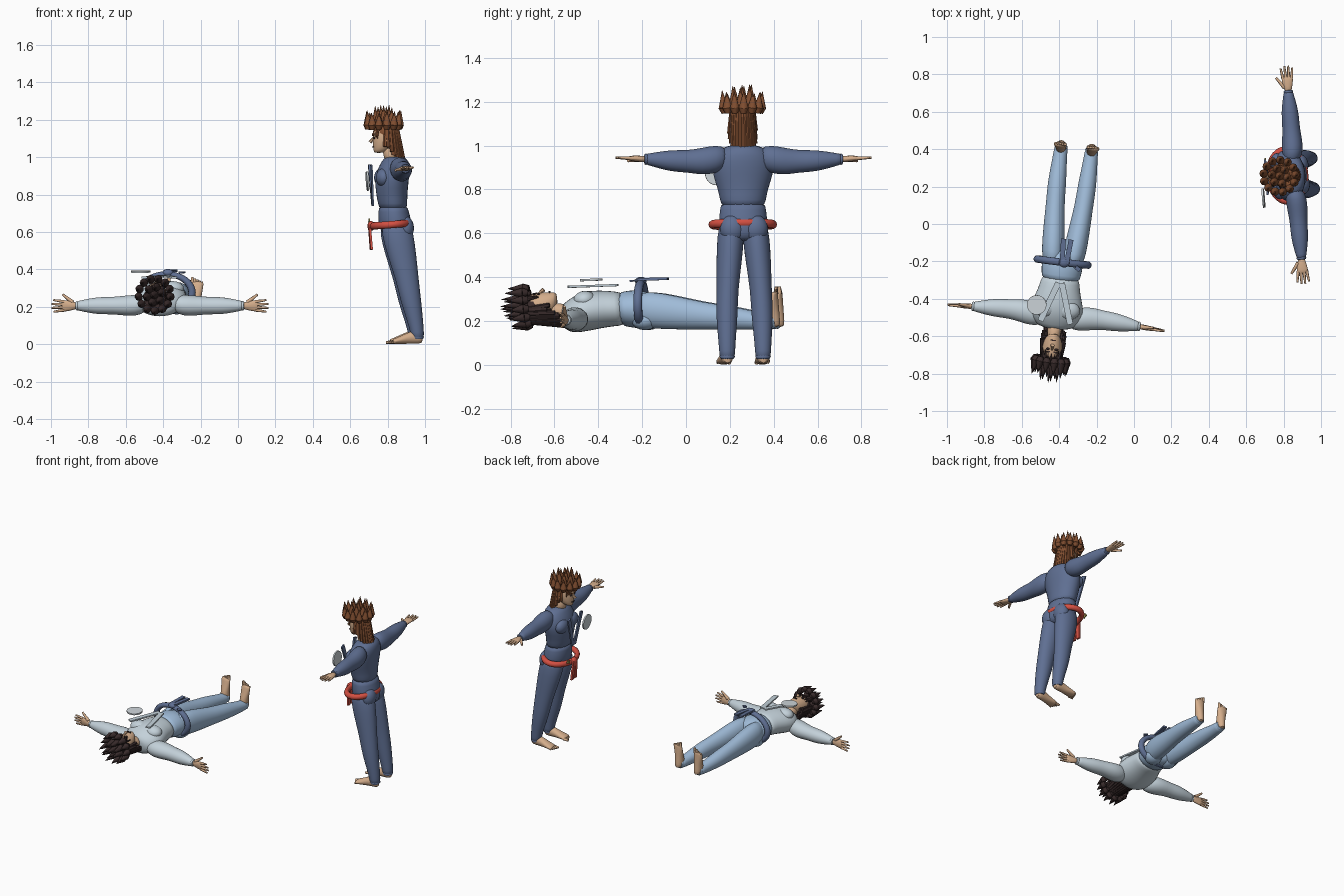
import bpy, bmesh, random
from math import sin, cos, pi, radians
from mathutils import Matrix, Vector

cube = bpy.data.objects.get("Cube")
if cube:
    bpy.data.objects.remove(cube)
random.seed(4)


def material(name, r, g, b):
    m = bpy.data.materials.new(name)
    m.use_nodes = True
    m.diffuse_color = (r, g, b, 1)
    bsdf = next(n for n in m.node_tree.nodes if n.type == 'BSDF_PRINCIPLED')
    bsdf.inputs["Base Color"].default_value = (r, g, b, 1)
    bsdf.inputs["Roughness"].default_value = 0.8
    return m


SLATE = material("slate blue cloth", .115, .16, .29)
PALE = material("pale grey cloth", .55, .64, .70)
SKY = material("light blue cloth", .35, .50, .69)
SKIN = material("skin", .66, .42, .26)
BROWN = material("brown hair", .22, .077, .03)
DARK = material("dark hair", .04, .024, .024)
RED = material("red belt", .66, .08, .055)
GREY = material("light grey disc", .62, .67, .70)
GOLD = material("olive gold", .33, .28, .08)

AXES = {'z': ((1, 0, 0), (0, 1, 0)), 'x': ((0, 1, 0), (0, 0, 1)), 'y': ((1, 0, 0), (0, 0, 1))}


class Figure:
    """Builds one person facing -y with feet at the origin, placed by a matrix."""

    def __init__(self, prefix, place, top, legs, hair, belt, badge):
        self.prefix, self.place = prefix, place
        self.top, self.legs, self.hair, self.belt, self.badge = top, legs, hair, belt, badge

    def finish(self, name, bm, mat, subdivide=0, sharp=50):
        bmesh.ops.recalc_face_normals(bm, faces=bm.faces)
        me = bpy.data.meshes.new(name)
        bm.to_mesh(me)
        bm.free()
        me.materials.append(mat)
        for p in me.polygons:
            p.use_smooth = True
        me.set_sharp_from_angle(angle=radians(sharp))
        ob = bpy.data.objects.new(self.prefix + "_" + name, me)
        bpy.context.scene.collection.objects.link(ob)
        ob.matrix_world = self.place
        if subdivide:
            ob.modifiers.new("smooth", 'SUBSURF').levels = subdivide
            ob.modifiers["smooth"].render_levels = subdivide
        return ob

    def loft(self, name, rings, axis, mat, n=16):
        """Elliptical rings (x, y, z, radius u, radius v) skinned along an axis."""
        bm = bmesh.new()
        u, v = (Vector(a) for a in AXES[axis])
        loops = []
        for x, y, z, ru, rv in rings:
            c = Vector((x, y, z))
            loops.append([bm.verts.new(c + u * ru * cos(2 * pi * i / n) + v * rv * sin(2 * pi * i / n))
                          for i in range(n)])
        for a, b in zip(loops, loops[1:]):
            for i in range(n):
                bm.faces.new((a[i], a[(i + 1) % n], b[(i + 1) % n], b[i]))
        bm.faces.new(loops[0])
        bm.faces.new(loops[-1])
        return self.finish(name, bm, mat, 1, 75)

    def ball(self, name, centre, radii, mat):
        bm = bmesh.new()
        bmesh.ops.create_uvsphere(bm, u_segments=20, v_segments=12, radius=1,
                                  matrix=Matrix.Translation(centre) @ Matrix.Diagonal((*radii, 1)))
        return self.finish(name, bm, mat)

    def cones(self, name, items, mat, n=7):
        """Tapered locks joined in one object: start, end, start radius, end radius."""
        bm = bmesh.new()
        for a, b, r1, r2 in items:
            a, b = Vector(a), Vector(b)
            turn = (b - a).to_track_quat('Z', 'Y').to_matrix().to_4x4()
            bmesh.ops.create_cone(bm, cap_ends=True, segments=n, radius1=r1, radius2=r2,
                                  depth=(b - a).length, matrix=Matrix.Translation((a + b) / 2) @ turn)
        return self.finish(name, bm, mat)

    def plate(self, name, centre, size, mat, tilt=0, lean=0):
        bm = bmesh.new()
        m = Matrix.Translation(centre) @ Matrix.Rotation(lean, 4, 'X') @ Matrix.Rotation(tilt, 4, 'Y')
        bmesh.ops.create_cube(bm, size=1, matrix=m @ Matrix.Diagonal((*size, 1)))
        return self.finish(name, bm, mat)

    def body(self):
        self.loft("jacket", [(0, 0, .715, .098, .074), (0, -.003, .75, .107, .080), (0, -.008, .80, .116, .085),
                             (0, -.008, .87, .142, .092), (0, 0, .93, .146, .090), (0, .012, .98, .115, .073),
                             (0, .008, 1.005, .066, .052)], 'z', self.top)
        self.loft("hips", [(0, .025, .56, .07, .06), (0, .018, .60, .108, .086), (0, .008, .66, .115, .092),
                           (0, .002, .71, .106, .082), (0, 0, .745, .106, .080)], 'z', self.legs)
        self.loft("neck", [(0, .0, .97, .045, .045), (0, -.015, 1.01, .036, .038),
                           (0, -.025, 1.07, .036, .04)], 'z', SKIN)
        for s, side in ((1, "left"), (-1, "right")):
            self.ball(side + "_chest", (s * .062, -.058, .89), (.062, .04, .05), self.top)
            self.ball(side + "_buttock", (s * .052, .06, .62), (.058, .047, .065), self.legs)
            self.loft(side + "_leg", [
                (s * .082, .125, .025, .035, .034), (s * .082, .122, .06, .037, .037),
                (s * .082, .112, .12, .041, .043), (s * .081, .088, .23, .051, .057),
                (s * .077, .070, .34, .050, .062), (s * .066, .040, .48, .060, .080),
                (s * .058, .018, .59, .063, .088), (s * .05, .01, .67, .055, .075)], 'z', self.legs)
            self.loft(side + "_ankle_cuff", [(s * .082, .125, .02, .037, .036),
                                             (s * .082, .122, .055, .040, .040)], 'z', self.legs)
            self.loft(side + "_sleeve", [
                (s * .07, .02, .945, .045, .05), (s * .13, .028, .937, .058, .066),
                (s * .19, .03, .928, .055, .063), (s * .25, .03, .928, .047, .052),
                (s * .31, .03, .930, .048, .051), (s * .37, .03, .933, .042, .043),
                (s * .43, .03, .937, .028, .028), (s * .45, .03, .938, .025, .025)], 'x', self.top)
            self.loft(side + "_wrist_cuff", [(s * .435, .03, .938, .029, .029),
                                             (s * .458, .03, .938, .028, .028)], 'x', self.top)
            self.hand_and_foot(s, side)

    def hand_and_foot(self, s, side):
        self.loft(side + "_palm", [(s * .445, .03, .938, .018, .016), (s * .475, .03, .94, .024, .014),
                                   (s * .51, .03, .942, .032, .013), (s * .53, .03, .942, .029, .009)], 'x', SKIN)
        fingers = [((s * .515, .03 + k * .015, .942), (s * (.59 - abs(k) * .011), .03 + k * .021, .945), .009, .005)
                   for k in (-1.5, -.5, .5, 1.5)]
        fingers.append(((s * .47, .012, .938), (s * .525, -.03, .93), .012, .006))
        self.cones(side + "_fingers", fingers, SKIN, 8)
        self.loft(side + "_foot", [(s * .082, .152, .024, .018, .018), (s * .082, .125, .038, .030, .036),
                                   (s * .083, .085, .036, .028, .034), (s * .086, .04, .024, .033, .023),
                                   (s * .088, .0, .016, .037, .015), (s * .089, -.012, .013, .033, .012)], 'y', SKIN)
        toes = [((s * (.064 + k * .0125), .0, .012), (s * (.062 + k * .0135), -.034 + k * .006, .009),
                 .011 - k * .001, .007 - k * .0006) for k in range(5)]
        self.cones(side + "_toes", toes, SKIN, 8)

    def head(self):
        self.loft("head", [(0, -.078, 1.022, .018, .024), (0, -.066, 1.035, .036, .040), (0, -.052, 1.065, .050, .058),
                           (0, -.046, 1.10, .056, .066), (0, -.044, 1.14, .054, .065),
                           (0, -.044, 1.17, .036, .045)], 'z', SKIN)
        self.cones("nose", [((0, -.105, 1.105), (0, -.123, 1.079), .006, .011)], SKIN)
        self.plate("mouth", (0, -.109, 1.054), (.028, .008, .005), DARK)
        for s, side in ((1, "left"), (-1, "right")):
            self.ball(side + "_eye", (s * .022, -.104, 1.103), (.012, .006, .006), DARK)
            self.plate(side + "_brow", (s * .023, -.107, 1.119), (.03, .009, .007), self.hair, s * -.25)
            self.ball(side + "_ear", (s * .056, -.04, 1.09), (.007, .014, .019), SKIN)
        # Cap, hanging locks and fringe
        self.ball("hair_cap", (0, -.032, 1.13), (.059, .066, .055), self.hair)
        locks = []
        for row, count in ((0, 17), (1, 12)):
            for i in range(count):
                t = pi * (-.08 + 1.16 * i / (count - 1))
                low = 1.06 - .075 * max(0, sin(t)) ** .6 + random.uniform(-.008, .008)
                r = 1 - .2 * row
                locks.append(((.046 * r * cos(t), -.03 + .045 * r * sin(t), 1.175),
                              (.06 * r * cos(t), -.028 + .082 * r * sin(t), low), .012, .011))
        self.cones("hanging_hair", locks, self.hair, 6)
        fringe = [((k * .012, -.085, 1.172), (k * .018, -.108 + abs(k) * .006, 1.125 - abs(k) * .008), .014, .003)
                  for k in range(-3, 4)]
        self.cones("fringe", fringe, self.hair, 6)
        # Crown of upright spikes with short tapered undersides
        spikes = []
        for count, radius, base, height in ((1, 0, 1.185, .10), (6, .042, 1.18, .095), (13, .086, 1.172, .075)):
            for i in range(count):
                t = 2 * pi * (i + .25) / count
                x, y = radius * cos(t), -.052 + radius * sin(t)
                tip = base + height + random.uniform(-.012, .006)
                spikes.append(((x, y, base), (x * 1.08, y + sin(t) * radius * .08, tip), .023, .001))
                spikes.append(((x, y, base), (x * .95, y, base - .025), .023, .013))
        self.cones("hair_spikes", spikes, self.hair, 8)

    def outfit(self):
        # Belt ring
        bm = bmesh.new()
        n, m = 40, 10
        grid = [[bm.verts.new(((.137 + .02 * cos(b)) * cos(a), -.012 + (.098 + .016 * cos(b)) * sin(a),
                               .64 + .008 * sin(a) + .02 * sin(b)))
                 for b in (2 * pi * j / m for j in range(m))] for a in (2 * pi * i / n for i in range(n))]
        for i in range(n):
            for j in range(m):
                k, q = (i + 1) % n, (j + 1) % m
                bm.faces.new((grid[i][j], grid[k][j], grid[k][q], grid[i][q]))
        self.finish("belt", bm, self.belt)
        self.ball("belt_knot", (-.008, -.118, .632), (.03, .02, .026), self.belt)
        for s, side in ((1, "left"), (-1, "right")):
            self.plate(side + "_belt_tail", (-.01 + s * .016, -.122, .572), (.026, .012, .135),
                       self.belt, -s * .07, .08)
            self.plate(side + "_lapel", (s * .045, -.117, .85), (.032, .01, .225), self.top, s * .32, .06)
        self.plate("belt_tag", (-.085, -.122, .655), (.03, .008, .022), self.badge, .5)
        # Round badge held off the chest
        bm = bmesh.new()
        bmesh.ops.create_cone(bm, cap_ends=True, segments=32, radius1=.052, radius2=.052, depth=.01,
                              matrix=Matrix.Translation((.11, -.147, .872)) @ Matrix.Rotation(pi / 2 + .06, 4, 'X'))
        self.finish("round_badge", bm, GREY)

    def build(self):
        self.body()
        self.head()
        self.outfit()


# Standing figure faces -x; lying figure rests on its back with its head toward -y
upright = Matrix.Translation((.83, .26, 0)) @ Matrix.Rotation(radians(-85.5), 4, 'Z')
on_back = Matrix(((-1, 0, 0, 0), (0, 0, -1, 0), (0, -1, 0, 0), (0, 0, 0, 1)))
on_back = Matrix(((-1, 0, 0, 0), (0, 0, -1, 0), (0, -1, 0, 0), (0, 0, 0, 1)))
reclined = (Matrix.Translation((-.305, .43, .325)) @ Matrix.Rotation(radians(-6.9), 4, 'Z')
            @ on_back @ Matrix.Rotation(radians(-5.5), 4, 'X'))

Figure("standing", upright, SLATE, SLATE, BROWN, RED, GOLD).build()
Figure("lying", reclined, PALE, SKY, DARK, SLATE, SLATE).build()
